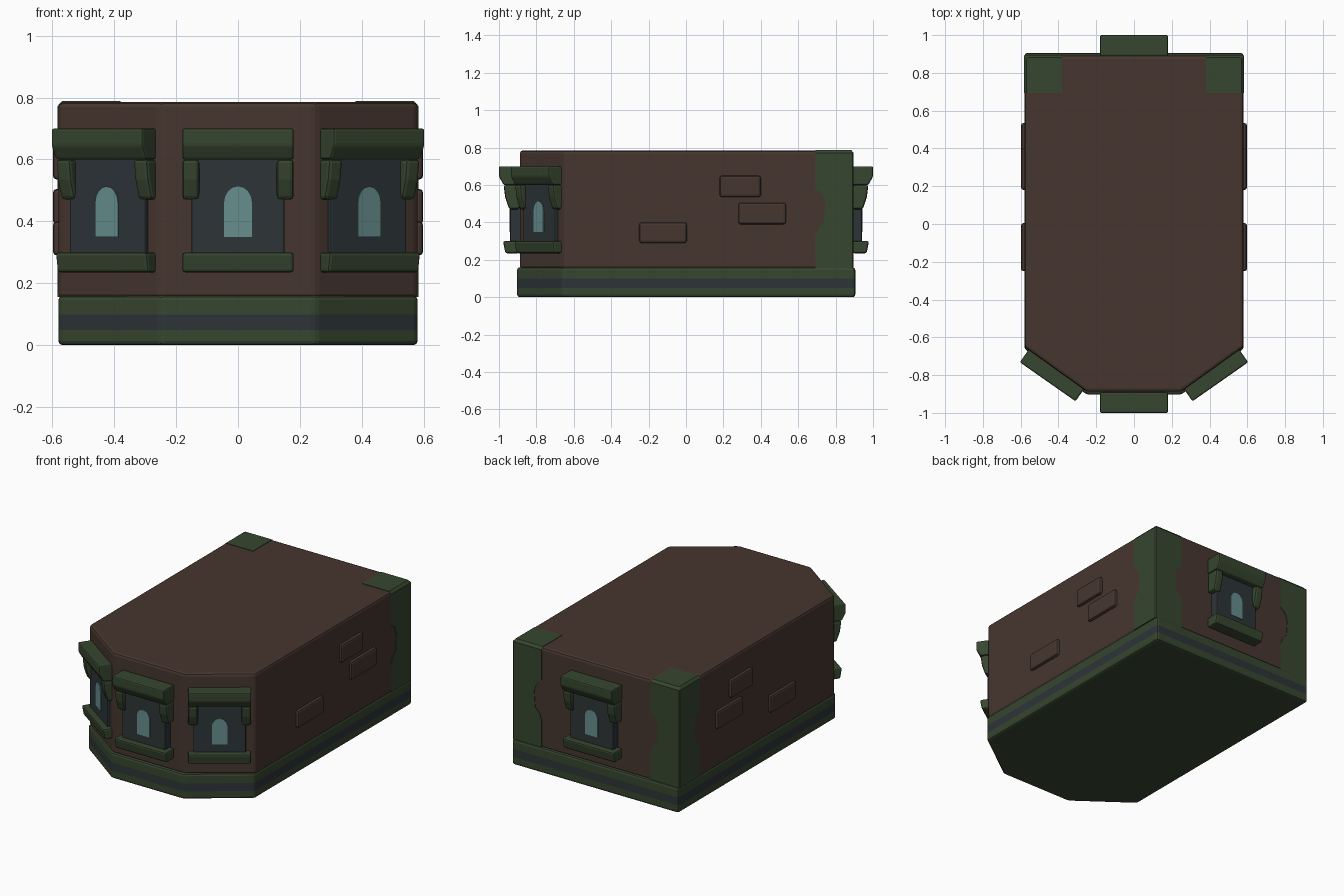
import bpy, bmesh, math
from mathutils import Matrix

if "Cube" in bpy.data.objects:
    bpy.data.objects.remove(bpy.data.objects["Cube"])


def material(name, rgb):
    m = bpy.data.materials.new(name)
    m.diffuse_color = (*rgb, 1)
    m.use_nodes = True
    m.node_tree.nodes["Principled BSDF"].inputs["Base Color"].default_value = m.diffuse_color
    return m


BROWN = material("dark brown wall", (0.062, 0.037, 0.029))
GREEN = material("dark green trim", (0.038, 0.061, 0.029))
SLATE = material("dark slate", (0.026, 0.035, 0.039))
GLASS = material("pale teal glass", (0.135, 0.270, 0.270))


def loft(name, rings, mats, bevel=0.0, matrix=None, rule=None):
    """Closed solid through equal-length rings of 3D points."""
    bm = bmesh.new()
    vs = [[bm.verts.new(p) for p in ring] for ring in rings]
    n = len(vs[0])
    for a, b in zip(vs, vs[1:]):
        for i in range(n):
            j = (i + 1) % n
            bm.faces.new((a[i], a[j], b[j], b[i]))
    bm.faces.new(vs[0][::-1])
    bm.faces.new(vs[-1])
    if matrix:
        bm.transform(matrix)
    bmesh.ops.recalc_face_normals(bm, faces=bm.faces)
    bm.normal_update()
    if rule:
        for f in bm.faces:
            f.material_index = rule(f)
    me = bpy.data.meshes.new(name)
    bm.to_mesh(me)
    bm.free()
    for m in mats:
        me.materials.append(m)
    ob = bpy.data.objects.new(name, me)
    bpy.context.collection.objects.link(ob)
    if bevel:
        mod = ob.modifiers.new("bevel", 'BEVEL')
        mod.width = bevel
        mod.segments = 2
        mod.limit_method = 'ANGLE'
        mod.angle_limit = math.radians(25)
    return ob


def along_x(profile, x0, x1):
    return [[(x, y, z) for y, z in profile] for x in (x0, x1)]


def box(x0, x1, y0, y1, z0, z1):
    return along_x([(y0, z0), (y1, z0), (y1, z1), (y0, z1)], x0, x1)


def footprint(front, back, shoulder, z, half=0.58):
    right = [(0.25, front, z), (half, shoulder, z), (half, back, z)]
    return right + [(-x, y, z) for x, y, z in reversed(right)]


# Main body and base with painted stripe
loft("body", [footprint(-0.888, 0.893, -0.652, z) for z in (0.15, 0.785)], [BROWN], 0.016)
loft("base", [footprint(-0.903, 0.905, -0.662, z) for z in (0, 0.05, 0.10, 0.16)],
     [GREEN, SLATE], 0.014,
     rule=lambda f: int(abs(f.normal.z) < 0.5 and 0.05 < f.calc_center_median().z < 0.10))

# Mossy rear corners with a wavy inner edge
WAVE = [(0.155, 0.20, 0), (0.33, 0.20, 0), (0.37, 0.185, 0), (0.40, 0.155, 0),
        (0.50, 0.148, 0), (0.55, 0.165, 0), (0.58, 0.20, 0), (0.772, 0.20, 0),
        (0.788, 0.20, 0.014)]
for s, side in ((1, "right"), (-1, "left")):
    rings = []
    for z, w, inset in WAVE:
        xo, yo, xi, yi = 0.583 - inset, 0.896 - inset, 0.58 - w, 0.893 - w
        c = 0.006
        rings.append([(s * x, y, z) for x, y in
                      ((xi, yi), (xo, yi), (xo, yo - c), (xo - c, yo), (xi, yo))])
    loft(side + "_corner_patch", rings, [GREEN])

# Raised bricks on both sides: y0, y1, z0, z1
BRICKS = [(-0.25, 0.005, 0.29, 0.40), (0.18, 0.40, 0.535, 0.65), (0.28, 0.535, 0.39, 0.505)]
for s, side in ((1, "right"), (-1, "left")):
    for i, (y0, y1, z0, z1) in enumerate(BRICKS):
        loft(f"{side}_brick_{i + 1}", box(s * 0.55, s * 0.598, y0, y1, z0, z1), [BROWN], 0.013)


# Window, modelled facing -y with the wall at y = 0
def window(label, x, y, angle):
    m = Matrix.Translation((x, y, 0)) @ Matrix.Rotation(math.radians(angle), 4, 'Z')
    loft(label + "_panel", box(-0.15, 0.15, -0.05, 0.03, 0.27, 0.63), [SLATE], 0.006, m)
    lintel = [(0, 0.70), (-0.11, 0.70), (-0.11, 0.645), (-0.085, 0.60), (0, 0.60)]
    loft(label + "_lintel", along_x(lintel, -0.18, 0.18), [GREEN], 0.008, m)
    sill = [(0, 0.30), (-0.088, 0.30), (-0.076, 0.235), (0, 0.235)]
    loft(label + "_sill", along_x(sill, -0.18, 0.18), [GREEN], 0.010, m)
    bracket = [(0, 0.60), (-0.085, 0.60), (-0.077, 0.535), (-0.055, 0.47), (0, 0.47)]
    for s, side in ((1, "right"), (-1, "left")):
        loft(f"{label}_{side}_bracket", along_x(bracket, s * 0.125, s * 0.18), [GREEN], 0.012, m)
    arch = [(-0.045, 0.35), (0.045, 0.35)]
    arch += [(0.045 * math.cos(t), 0.46 + 0.053 * math.sin(t))
             for t in (math.pi * k / 8 for k in range(9))]
    loft(label + "_glass", [[(px, d, pz) for px, pz in arch] for d in (-0.048, -0.054)],
         [GLASS], 0, m)


window("front_window", 0, -0.89, 0)
window("left_window", -0.394, -0.745, -35)
window("right_window", 0.394, -0.745, 35)
window("back_window", 0, 0.89, 180)
